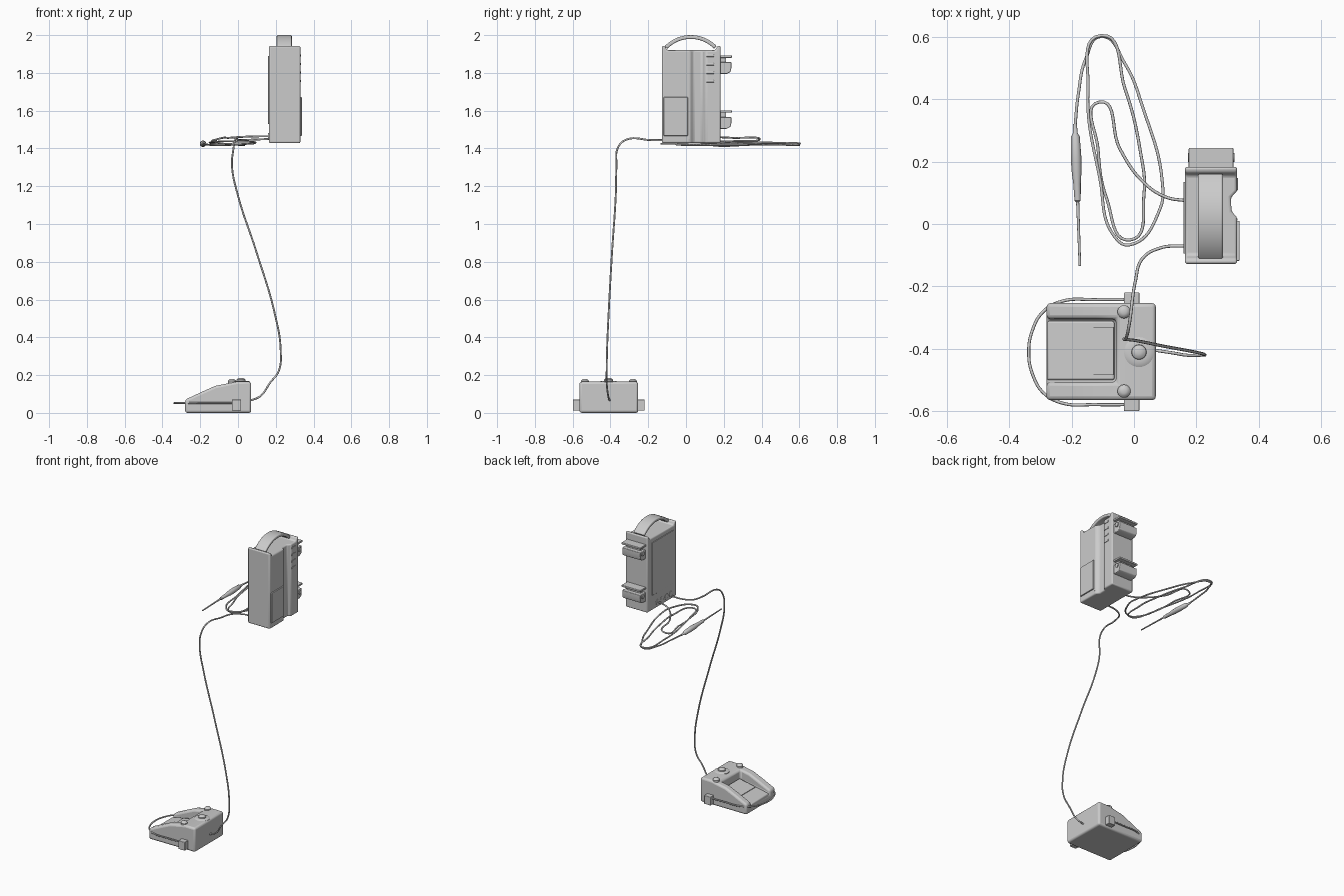
import bpy, bmesh, math
from mathutils import Vector, Matrix

old = bpy.data.objects.get("Cube")
if old:
    bpy.data.objects.remove(old, do_unlink=True)

grey = bpy.data.materials.new("light grey")
grey.use_nodes = True
tone = (0.6, 0.6, 0.6, 1)
grey.diffuse_color = tone
grey.node_tree.nodes["Principled BSDF"].inputs["Base Color"].default_value = tone


def activate(obj):
    bpy.ops.object.select_all(action="DESELECT")
    obj.select_set(True)
    bpy.context.view_layer.objects.active = obj


def finish(name, bm, bevel=0, cutters=(), segments=3):
    """Turn a bmesh into a smooth-shaded object, cut it, then round its edges."""
    bmesh.ops.recalc_face_normals(bm, faces=bm.faces)
    mesh = bpy.data.meshes.new(name)
    bm.to_mesh(mesh)
    bm.free()
    obj = bpy.data.objects.new(name, mesh)
    bpy.context.collection.objects.link(obj)
    mesh.materials.append(grey)
    activate(obj)
    for cutter in cutters:
        cut = obj.modifiers.new("cut", "BOOLEAN")
        cut.object = cutter
        cut.solver = "EXACT"
        bpy.ops.object.modifier_apply(modifier=cut.name)
        bpy.data.objects.remove(cutter, do_unlink=True)
    if bevel:
        mod = obj.modifiers.new("round", "BEVEL")
        mod.width = bevel
        mod.segments = segments
        mod.limit_method = "ANGLE"
        mod.angle_limit = math.radians(35)
    activate(obj)
    bpy.ops.object.shade_smooth_by_angle(angle=math.radians(35))
    return obj


def prism(name, outline, axis, low, high, bevel=0, cutters=()):
    """Extrude a 2D outline along an axis."""
    place = {"x": lambda a, b, t: (t, a, b),
             "y": lambda a, b, t: (a, t, b),
             "z": lambda a, b, t: (a, b, t)}[axis]
    bm = bmesh.new()
    rings = [[bm.verts.new(place(a, b, t)) for a, b in outline] for t in (low, high)]
    bm.faces.new(rings[0])
    bm.faces.new(rings[1])
    for i in range(len(outline)):
        j = (i + 1) % len(outline)
        bm.faces.new((rings[0][i], rings[0][j], rings[1][j], rings[1][i]))
    return finish(name, bm, bevel, cutters)


def box(name, xs, ys, zs, bevel=0):
    corners = [(xs[0], ys[0]), (xs[1], ys[0]), (xs[1], ys[1]), (xs[0], ys[1])]
    return prism(name, corners, "z", zs[0], zs[1], bevel)


def lathe(name, profile, origin, direction, sides=28):
    """Spin (radius, distance) pairs about a direction."""
    bm = bmesh.new()
    points = [(0, profile[0][1])] + list(profile) + [(0, profile[-1][1])]
    verts = [bm.verts.new((r, 0, d)) for r, d in points]
    edges = [bm.edges.new(pair) for pair in zip(verts, verts[1:])]
    bmesh.ops.spin(bm, geom=verts + edges, cent=(0, 0, 0), axis=(0, 0, 1),
                   angle=math.tau, steps=sides, use_merge=True)
    bmesh.ops.remove_doubles(bm, verts=bm.verts, dist=0.00005)
    turn = Vector((0, 0, 1)).rotation_difference(Vector(direction)).to_matrix().to_4x4()
    bm.transform(Matrix.Translation(origin) @ turn)
    return finish(name, bm)


def tube(name, points, radius):
    """Round cord along a smooth path."""
    curve = bpy.data.curves.new(name, "CURVE")
    curve.dimensions = "3D"
    curve.bevel_depth = radius
    curve.bevel_resolution = 2
    curve.use_fill_caps = True
    spline = curve.splines.new("BEZIER")
    spline.resolution_u = 10
    spline.bezier_points.add(len(points) - 1)
    for knot, co in zip(spline.bezier_points, points):
        knot.co = co
        knot.handle_left_type = knot.handle_right_type = "AUTO"
    obj = bpy.data.objects.new(name, curve)
    bpy.context.collection.objects.link(obj)
    curve.materials.append(grey)
    return obj


# Control unit: grooved case with a shallow dip across the top
dip = prism("dip_cutter", [(-0.115, 1.95), (-0.1, 1.92), (0.155, 1.92), (0.17, 1.95)], "x", 0.1, 0.4)
case = [(0.163, -0.128), (0.33, -0.128), (0.33, 0.022), (0.312, 0.04),
        (0.31, 0.085), (0.33, 0.105), (0.33, 0.183), (0.163, 0.183)]
prism("control_case", case, "z", 1.428, 1.943, 0.013, [dip])
box("battery_door", (0.32, 0.338), (-0.118, 0.01), (1.467, 1.672), 0.003)
box("case_seam", (0.325, 0.332), (0.012, 0.018), (1.45, 1.91))
for i in range(4):
    z = 1.75 + i * 0.045
    box("vent_rib", (0.325, 0.333), (0.108, 0.148), (z, z + 0.012), 0.002)
box("side_panel", (0.159, 0.17), (-0.095, 0.135), (1.53, 1.89), 0.002)
for y in (0.074, 0.026, -0.022, -0.07):
    lathe("socket", [(0.019, 0), (0.019, 0.006), (0.012, 0.008)], (0.166, y, 1.463), (-1, 0, 0))

# Arched carrying strap
arc = [math.radians(-46 + 92 * i / 24) for i in range(25)]
strap = [(0.025 + r * math.sin(a), 1.808 + r * math.cos(a))
         for r, sweep in ((0.192, arc), (0.172, arc[::-1])) for a in sweep]
prism("carry_handle", strap, "x", 0.205, 0.285, 0.006)

# Rear mounting clamps
for z in (1.795, 1.504):
    box("clamp_ledge", (0.175, 0.318), (0.17, 0.243), (z + 0.085, z + 0.098), 0.003)
    box("clamp_web", (0.195, 0.3), (0.17, 0.213), (z + 0.03, z + 0.09), 0.003)
    jaw = [(0.17, z), (0.215, z), (0.235, z + 0.01), (0.24, z + 0.03),
           (0.24, z + 0.062), (0.17, z + 0.062)]
    prism("clamp_jaw", jaw, "x", 0.178, 0.315, 0.004)
    lathe("clamp_pin", [(0.014, -0.074), (0.014, 0.074)], (0.247, 0.213, z + 0.045), (1, 0, 0))

# Foot switch: sloping housing with a treadle well between two arms
well = prism("well_cutter", [(-0.4, 0.022), (-0.057, 0.085), (-0.057, 0.3), (-0.4, 0.3)],
             "y", -0.506, -0.304)
housing = [(-0.28, 0), (0.07, 0), (0.07, 0.165), (-0.01, 0.165),
           (-0.12, 0.143), (-0.19, 0.112), (-0.28, 0.07)]
prism("foot_housing", housing, "y", -0.564, -0.253, 0.016, [well])
prism("treadle", [(-0.278, 0.015), (-0.063, 0.06), (-0.063, 0.1), (-0.278, 0.055)],
      "y", -0.499, -0.311, 0.006)
prism("treadle_pad", [(-0.183, 0.07), (-0.066, 0.094), (-0.066, 0.105), (-0.183, 0.079)],
      "y", -0.484, -0.33)
for side in (-1, 1):
    lathe("small_button", [(0.021, 0), (0.021, 0.014), (0.015, 0.022), (0.007, 0.025)],
          (-0.032, -0.408 + side * 0.127, 0.155), (0, 0, 1))
    near, far = sorted((-0.409 + side * 0.15, -0.409 + side * 0.19))
    box("hinge_block", (-0.032, 0.017), (near, far), (0.012, 0.07), 0.003)
lathe("main_button", [(0.048, 0), (0.048, 0.01), (0.038, 0.015), (0.024, 0.015),
                      (0.023, 0.022), (0.015, 0.028), (0.006, 0.03)],
      (0.016, -0.41, 0.155), (0, 0, 1))

# Wire guard looping around the toe of the foot switch
half = [(0, 0.168), (-0.12, 0.168), (-0.23, 0.163), (-0.29, 0.13), (-0.325, 0.07)]
loop = half + [(-0.337, 0)] + [(x, -y) for x, y in half[::-1]]
tube("wire_guard", [(x, y - 0.41, 0.052) for x, y in loop], 0.005)

# Lead from the control unit down to the foot switch
lead = [(0.17, -0.07, 1.45), (0.083, -0.077, 1.447), (0.026, -0.112, 1.444),
        (0.005, -0.18, 1.444), (-0.015, -0.32, 1.445), (-0.024, -0.362, 1.4),
        (-0.032, -0.368, 1.31), (0, -0.372, 1.15), (0.095, -0.391, 0.86),
        (0.196, -0.41, 0.52), (0.226, -0.418, 0.33), (0.215, -0.42, 0.22),
        (0.17, -0.42, 0.16), (0.12, -0.412, 0.09), (0.06, -0.403, 0.063)]
tube("foot_switch_lead", lead, 0.005)

# Coiled lead to the handpiece, settling lower along its length
coil = [(0.17, 0.074), (0.1, 0.087), (0.026, 0.138), (-0.045, 0.24), (-0.112, 0.39),
        (-0.115, 0.24), (-0.087, 0.08), (-0.013, -0.051), (0.032, 0.096),
        (0.019, 0.24), (-0.029, 0.433), (-0.106, 0.603), (-0.147, 0.433),
        (-0.109, 0.144), (-0.061, -0.042), (-0.015, -0.067), (0.083, 0.048),
        (0.09, 0.14), (0.029, 0.37), (-0.029, 0.513), (-0.106, 0.6),
        (-0.154, 0.529), (-0.178, 0.417), (-0.189, 0.31)]
path = []
for i, (x, y) in enumerate(coil):
    settle = 1.428 + 0.037 * max(0, 1 - i / 6) + 0.01 * math.sin(i * 0.55)
    path.append((x, y, settle if i < 22 else 1.425))
tube("handpiece_lead", path, 0.005)

# Slim handpiece with a long tip
grip = [(0.006, 0), (0.008, 0.03), (0.014, 0.04), (0.017, 0.11), (0.016, 0.15),
        (0.012, 0.19), (0.01, 0.245), (0.005, 0.25), (0.004, 0.455)]
lathe("handpiece", grip, (-0.189, 0.32, 1.425), (0.035, -1, 0), 20)
